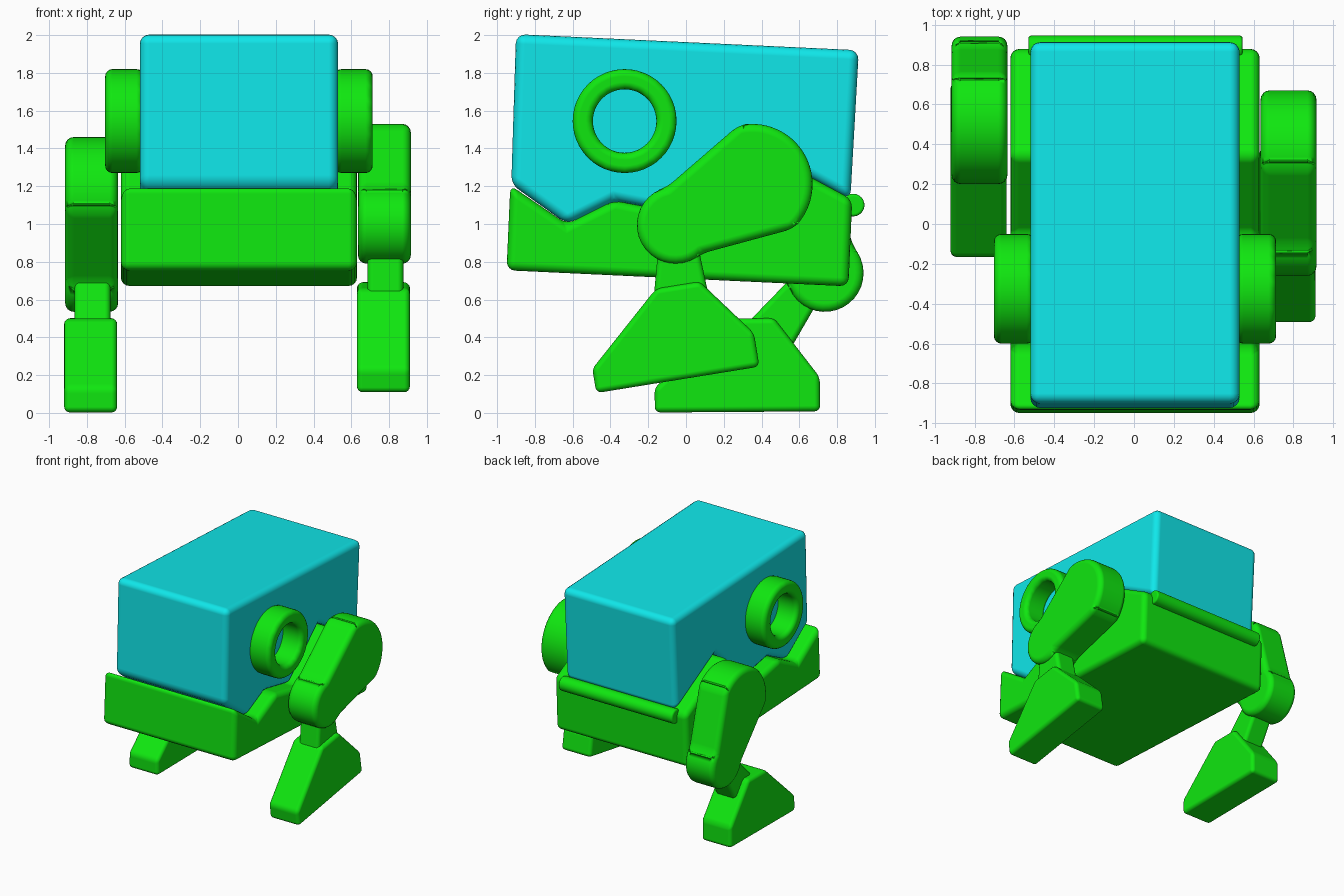
import bpy
import bmesh
from math import acos, atan2, cos, sin, pi, radians, hypot
from mathutils import Matrix, Vector

if "Cube" in bpy.data.objects:
    bpy.data.objects.remove(bpy.data.objects["Cube"], do_unlink=True)


def make_material(name, color):
    mat = bpy.data.materials.new(name)
    mat.use_nodes = True
    mat.diffuse_color = color
    mat.node_tree.nodes["Principled BSDF"].inputs["Base Color"].default_value = color
    return mat


GREEN = make_material("green", (0.005, 0.8, 0.005, 1))
CYAN = make_material("cyan", (0.005, 0.8, 0.82, 1))


def finish(name, bm, mat, bevel):
    """Turn a bmesh into a smooth object with rounded edges."""
    bmesh.ops.recalc_face_normals(bm, faces=bm.faces)
    for face in bm.faces:
        face.smooth = True
    mesh = bpy.data.meshes.new(name)
    bm.to_mesh(mesh)
    bm.free()
    mesh.materials.append(mat)
    obj = bpy.data.objects.new(name, mesh)
    bpy.context.collection.objects.link(obj)
    mod = obj.modifiers.new("round_edges", "BEVEL")
    mod.width = bevel
    mod.segments = 4
    mod.limit_method = "ANGLE"
    mod.angle_limit = radians(20)
    mod.use_clamp_overlap = False
    mod.harden_normals = True
    return obj


def slab(name, profile, x0, x1, mat=GREEN, bevel=0.035):
    """Extrude a (y, z) outline from x0 to x1."""
    bm = bmesh.new()
    face = bm.faces.new([bm.verts.new((x0, y, z)) for y, z in profile])
    moved = bmesh.ops.extrude_face_region(bm, geom=[face])["geom"]
    verts = [v for v in moved if isinstance(v, bmesh.types.BMVert)]
    bmesh.ops.translate(bm, verts=verts, vec=(x1 - x0, 0, 0))
    return finish(name, bm, mat, bevel)


def arc(center, radius, start, end, steps):
    return [(center[0] + radius * cos(start + (end - start) * i / steps),
             center[1] + radius * sin(start + (end - start) * i / steps))
            for i in range(steps + 1)]


def teardrop(big, big_r, small, small_r):
    """Outline wrapped around two circles."""
    dy, dz = big[0] - small[0], big[1] - small[1]
    axis = atan2(dz, dy)
    spread = acos((big_r - small_r) / hypot(dy, dz))
    return (arc(big, big_r, axis - spread, axis + spread, 28)
            + arc(small, small_r, axis + spread, axis + 2 * pi - spread, 20))


def ring(name, x0, x1, center, outer, inner):
    """Spin a rectangle around the x axis."""
    bm = bmesh.new()
    y, z = center
    corners = [(x0, inner), (x1, inner), (x1, outer), (x0, outer)]
    verts = [bm.verts.new((x, y, z + r)) for x, r in corners]
    edges = [bm.edges.new((verts[i], verts[(i + 1) % 4])) for i in range(4)]
    bmesh.ops.spin(bm, geom=verts + edges, cent=(0, y, z), axis=(1, 0, 0),
                   angle=2 * pi, steps=48, use_merge=True)
    bmesh.ops.remove_doubles(bm, verts=bm.verts, dist=0.0005)
    return finish(name, bm, GREEN, 0.038)


# Head and body share the zigzag seam
seam = [(-0.63, 1.0), (-0.38, 1.125), (-0.05, 1.06), (0.34, 1.42)]
slab("head", [(-0.9, 2.005), (-0.925, 1.21)] + seam + [(0.87, 1.13), (0.915, 1.92)],
     -0.52, 0.53, CYAN, 0.05)
slab("body", [(-0.95, 0.755), (-0.93, 1.205)] + seam + [(0.88, 1.13), (0.86, 0.67)],
     -0.62, 0.63, GREEN, 0.045)

# Rear hinge rod
slab("hinge", arc((0.885, 1.1), 0.06, 0, 2 * pi * 23 / 24, 23), -0.53, 0.545, GREEN, 0.015)

# Ear rings
for side, x0, x1 in (("left", 0.51, 0.713), ("right", -0.5, -0.703)):
    ring(side + "_ear_ring", x0, x1, (-0.325, 1.545), 0.275, 0.168)

# Legs
FOOT = [(0, 0), (0.875, 0), (0.875, 0.18), (0.635, 0.495), (0.4, 0.495), (0, 0.13)]


def leg(side, x0, x1, hip, knee, neck, toe, tilt):
    slab(side + "_thigh", teardrop(hip, 0.32, knee, 0.205), x0, x1, GREEN, 0.045)
    slab(side + "_ankle", neck, x0 + 0.05, x1 - 0.04, GREEN, 0.03)
    turn = Matrix.Rotation(radians(tilt), 2)
    foot = [tuple(turn @ Vector(p) + Vector(toe)) for p in FOOT]
    slab(side + "_foot", foot, x0 - 0.005, x1 - 0.005, GREEN, 0.03)


leg("left", 0.635, 0.915, (0.35, 1.21), (-0.055, 0.995),
    [(-0.14, 0.95), (-0.17, 0.62), (0.12, 0.62), (0.05, 0.95)],
    (-0.475, 0.105), 9.2)
leg("right", -0.915, -0.635, (0.52, 1.14), (0.735, 0.74),
    [(0.62, 0.78), (0.3, 0.45), (0.56, 0.35), (0.74, 0.66)],
    (-0.165, 0.002), 0.4)
